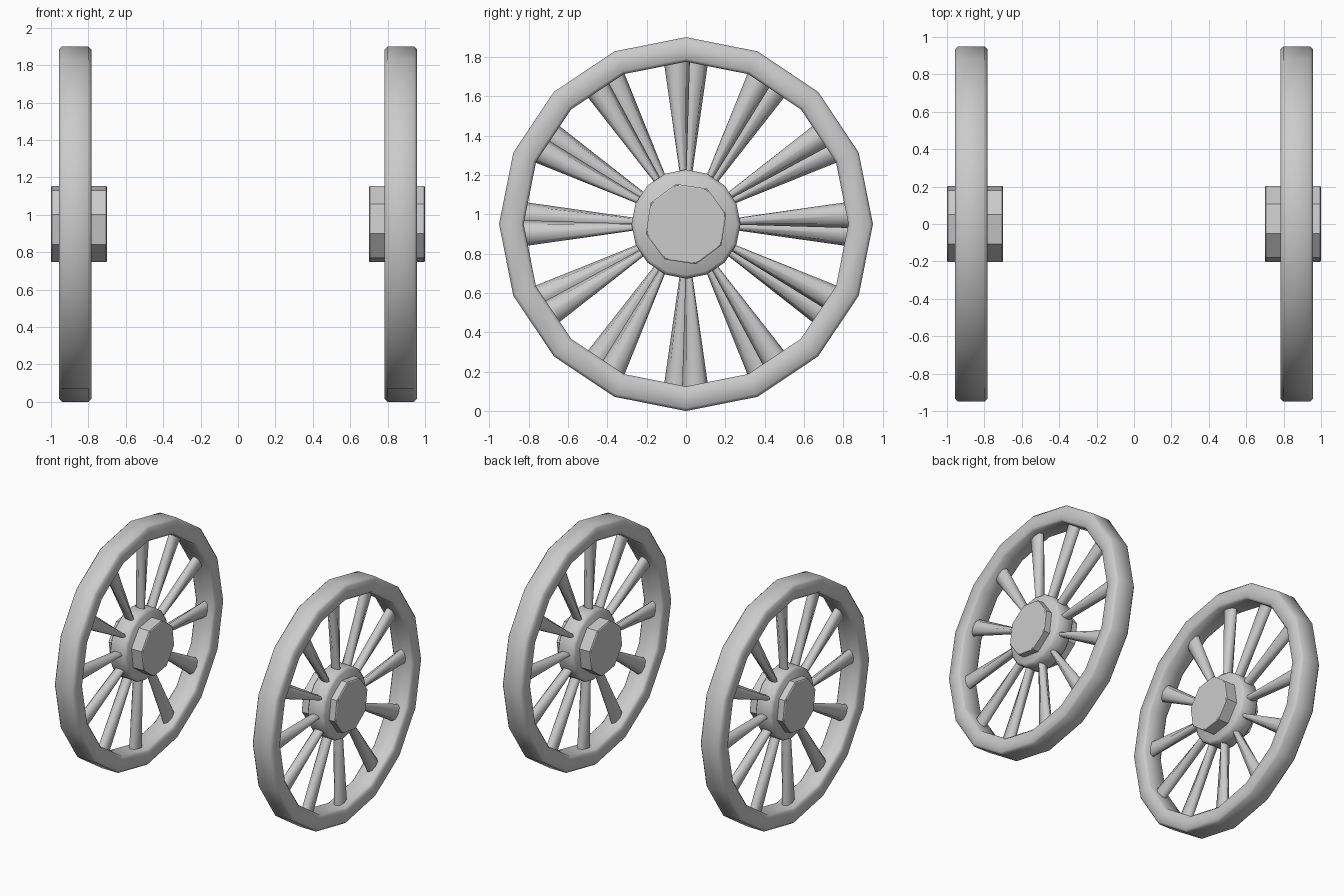
import bpy
from math import cos, sin, pi, radians

if "Cube" in bpy.data.objects:
    bpy.data.objects.remove(bpy.data.objects["Cube"])

CX, CZ = 0.87, 0.95   # wheel mid-plane and axle height


def make(name, verts, faces, angle=40):
    me = bpy.data.meshes.new(name)
    me.from_pydata(verts, [], faces)
    ob = bpy.data.objects.new(name, me)
    bpy.context.collection.objects.link(ob)
    bpy.ops.object.select_all(action='DESELECT')
    ob.select_set(True)
    bpy.context.view_layer.objects.active = ob
    bpy.ops.object.mode_set(mode='EDIT')
    bpy.ops.mesh.select_all(action='SELECT')
    bpy.ops.mesh.normals_make_consistent(inside=False)
    bpy.ops.object.mode_set(mode='OBJECT')
    bpy.ops.object.shade_smooth_by_angle(angle=radians(angle))
    return ob


def lathe(name, profile, sides, start=0.0, closed=False, angle=40):
    """Spin (x, radius) points round the axle."""
    n = len(profile)
    verts = []
    for i in range(sides):
        a = start + 2 * pi * i / sides
        verts += [(x, r * cos(a), CZ + r * sin(a)) for x, r in profile]
    faces = []
    for i in range(sides):
        j = (i + 1) % sides
        for k in range(n if closed else n - 1):
            m = (k + 1) % n
            faces.append((i * n + k, i * n + m, j * n + m, j * n + k))
    if not closed:
        faces.append([i * n for i in range(sides)])
        faces.append([i * n + n - 1 for i in range(sides)])
    return make(name, verts, faces, angle)


def spoke(name, a, sides=8):
    """Tapered spoke: (distance, half width in x, half width across)."""
    rings = [(0.22, 0.042, 0.014), (0.85, 0.032, 0.068)]
    verts = []
    for d, hx, ht in rings:
        for i in range(sides):
            t = 2 * pi * i / sides
            u = ht * sin(t)
            verts.append((CX + hx * cos(t),
                          d * cos(a) - u * sin(a),
                          CZ + d * sin(a) + u * cos(a)))
    faces = [(i, (i + 1) % sides, sides + (i + 1) % sides, sides + i)
             for i in range(sides)]
    faces += [list(range(sides)), list(range(sides, 2 * sides))]
    return make(name, verts, faces, 50)


# Rim: 16-sided ring with softened edges
x0, x1, ri, ro, b = 0.784, 0.957, 0.825, 0.95, 0.016
parts = [lathe("wheel_rim", [
    (x0 + b, ri), (x1 - b, ri), (x1, ri + b), (x1, ro - b),
    (x1 - b, ro), (x0 + b, ro), (x0, ro - b), (x0, ri + b)],
    16, closed=True, angle=50)]

# Hub flange and octagonal axle cap
parts.append(lathe("hub_flange", [
    (0.795, 0.258), (0.812, 0.277), (0.928, 0.277), (0.945, 0.258)], 16, angle=50))
parts.append(lathe("axle_cap", [
    (0.70, 0.203), (0.705, 0.21), (0.995, 0.21), (1.0, 0.203)],
    8, radians(14), angle=30))

# Twelve spokes, slightly turned from vertical
for k in range(12):
    parts.append(spoke("spoke_%02d" % (k + 1), radians(30 * k + 3.2)))

# Opposite wheel: the same wheel turned half a revolution about z
for ob in parts:
    other = ob.copy()
    other.name = "left_" + ob.name
    other.rotation_euler = (0, 0, pi)
    bpy.context.collection.objects.link(other)
    ob.name = "right_" + ob.name
